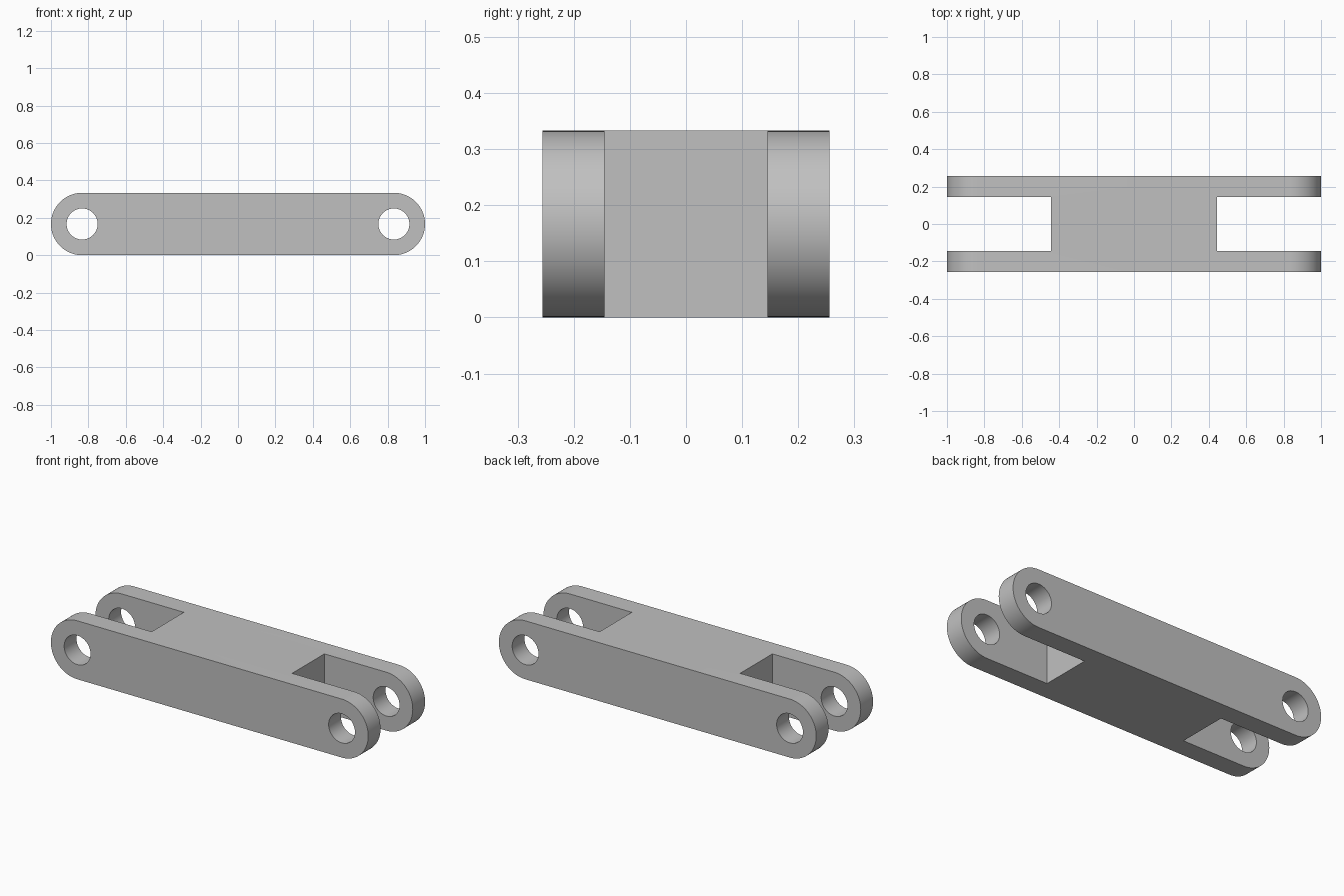
import bpy, bmesh
from math import pi, sin, cos

LENGTH, WIDTH, HEIGHT = 2.0, 0.512, 0.333
RADIUS = HEIGHT / 2
PIN_X = LENGTH / 2 - RADIUS
PIN_RADIUS = 0.083
SLOT_X, SLOT_WIDTH = 0.443, 0.29
ARC_STEPS = 40

default_cube = bpy.data.objects.get("Cube")
if default_cube:
    bpy.data.objects.remove(default_cube, do_unlink=True)

# Plain grey metal
grey = bpy.data.materials.new("grey metal")
grey.use_nodes = True
colour = (0.53, 0.53, 0.53, 1)
grey.diffuse_color = colour
for node in grey.node_tree.nodes:
    if node.type == "BSDF_PRINCIPLED":
        node.inputs["Base Color"].default_value = colour


def prism(name, outline, width):
    """Extrude an x-z outline along y, centred on y = 0."""
    bm = bmesh.new()
    face = bm.faces.new([bm.verts.new((x, -width / 2, z)) for x, z in outline])
    extruded = bmesh.ops.extrude_face_region(bm, geom=[face])["geom"]
    moved = [v for v in extruded if isinstance(v, bmesh.types.BMVert)]
    bmesh.ops.translate(bm, verts=moved, vec=(0, width, 0))
    bmesh.ops.recalc_face_normals(bm, faces=bm.faces)
    mesh = bpy.data.meshes.new(name)
    bm.to_mesh(mesh)
    bm.free()
    mesh.materials.append(grey)
    obj = bpy.data.objects.new(name, mesh)
    bpy.context.collection.objects.link(obj)
    return obj


def arc(cx, radius, start, sweep, steps):
    return [(cx + radius * cos(start + sweep * i / steps),
             RADIUS + radius * sin(start + sweep * i / steps))
            for i in range(steps + 1)]


# Link body: a bar with fully rounded ends
body = prism("link_body",
             arc(PIN_X, RADIUS, -pi / 2, pi, ARC_STEPS)
             + arc(-PIN_X, RADIUS, pi / 2, pi, ARC_STEPS), WIDTH)

# Fork slots and pin holes, mirrored to both ends
cutters = []
for side, sign in (("left", 1), ("right", -1)):
    inner, outer = sign * SLOT_X, sign * LENGTH
    cutters.append(prism(side + "_slot_cutter",
                         [(inner, -1), (outer, -1), (outer, 1), (inner, 1)],
                         SLOT_WIDTH))
    cutters.append(prism(side + "_pin_cutter",
                         arc(sign * PIN_X, PIN_RADIUS, 0, 2 * pi, 64)[:-1],
                         WIDTH * 2))

for cutter in cutters:
    cutter.hide_render = True
    cut = body.modifiers.new(cutter.name, "BOOLEAN")
    cut.operation = "DIFFERENCE"
    cut.solver = "EXACT"
    cut.object = cutter

# Apply the cuts and drop the cutters
bpy.context.view_layer.update()
evaluated = body.evaluated_get(bpy.context.evaluated_depsgraph_get())
finished = bpy.data.meshes.new_from_object(evaluated)
body.modifiers.clear()
body.data = finished
for cutter in cutters:
    bpy.data.objects.remove(cutter, do_unlink=True)

# Smooth rounded ends and bores, crisp edges elsewhere
for obj in bpy.context.selected_objects:
    obj.select_set(False)
body.select_set(True)
bpy.context.view_layer.objects.active = body
bpy.ops.object.shade_smooth_by_angle(angle=pi / 6)
